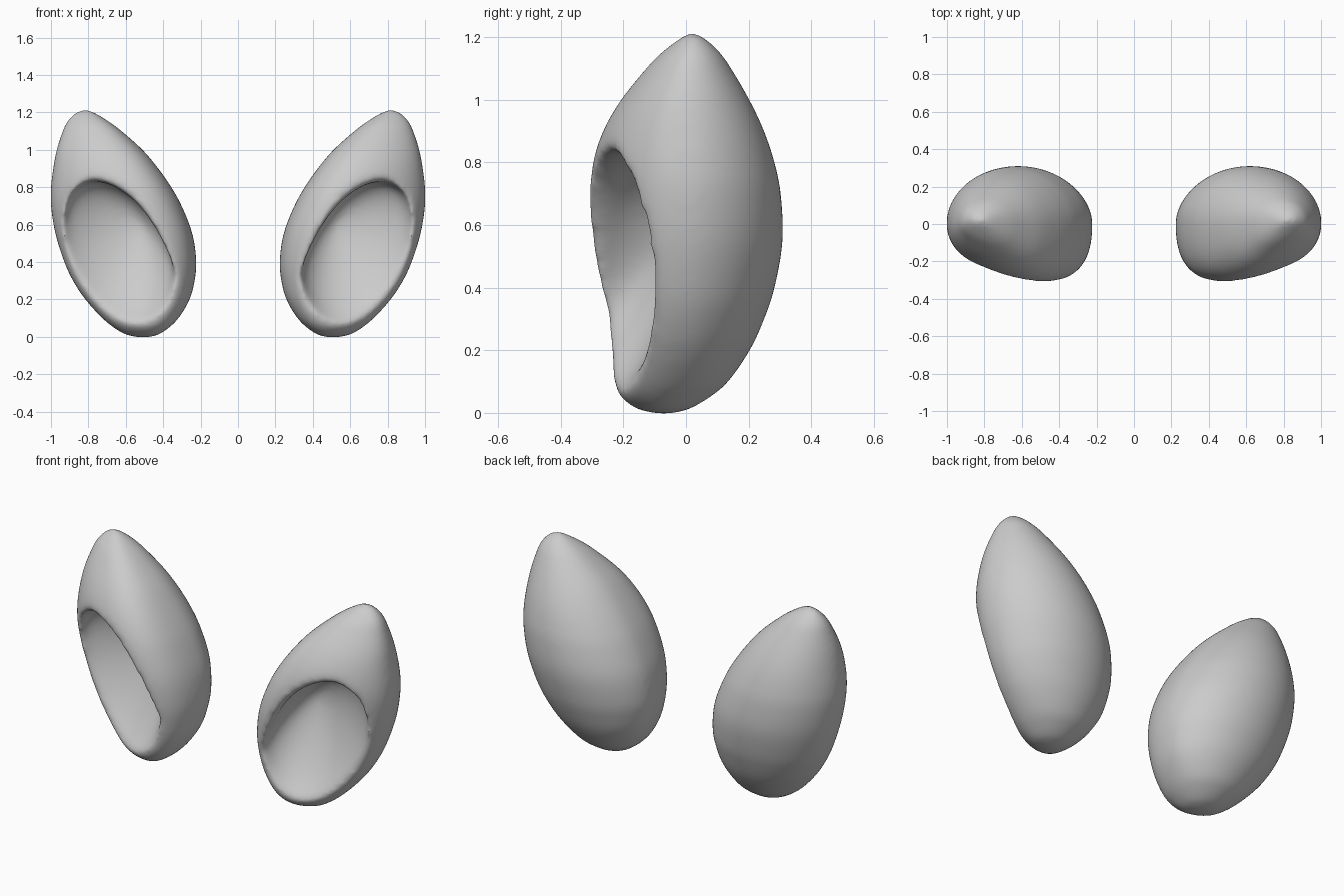
import bpy, bmesh, math
from mathutils import Vector

if "Cube" in bpy.data.objects:
    bpy.data.objects.remove(bpy.data.objects["Cube"])

# Egg sections of one ear: height, inner x, outer x, front y, back y
ROWS = [
    (-.002, .48, .53, -.09, -.05), (0.012, .425, .60, -.155, .01),
    (0.05, .366, .668, -.21, .076), (0.10, .315, .73, -.24, .135),
    (0.20, .256, .82, -.265, .204), (0.30, .23, .885, -.285, .25),
    (0.40, .221, .931, -.302, .283), (0.55, .242, .978, -.318, .309),
    (0.70, .30, 1.002, -.316, .303), (0.80, .355, 1.002, -.301, .283),
    (0.90, .425, .99, -.267, .25), (1.00, .51, .97, -.208, .203),
    (1.10, .622, .938, -.128, .145), (1.15, .688, .914, -.08, .11),
    (1.195, .76, .873, -.022, .063), (1.213, .80, .835, .01, .03)]

# Opening of the hollow seen from the front: x, z
RIM = [(.345, .30), (.395, .48), (.505, .67), (.64, .79), (.775, .83), (.88, .77),
       (.925, .62), (.90, .42), (.805, .23), (.68, .115), (.53, .075), (.405, .14)]


def spline(points, steps, closed=False):
    pts = [Vector(p) for p in points]
    n = len(pts)
    pick = (lambda i: pts[i % n]) if closed else (lambda i: pts[min(max(i, 0), n - 1)])
    out = []
    for i in range(n if closed else n - 1):
        a, b, c, d = (pick(i + k) for k in (-1, 0, 1, 2))
        for s in range(steps):
            t = s / steps
            out.append(.5 * (2 * b + (c - a) * t + (2 * a - 5 * b + 4 * c - d) * t * t
                             + (3 * b - a - 3 * c + d) * t ** 3))
    return out if closed else out + [pts[-1]]


def ramp(v):
    v = min(max(v, 0), 1)
    return v * v * (3 - 2 * v)


def loft(name, rings):
    bm = bmesh.new()
    loops = [[bm.verts.new(p) for p in ring] for ring in rings]
    n = len(loops[0])
    for a, b in zip(loops, loops[1:]):
        for i in range(n):
            j = (i + 1) % n
            bm.faces.new((a[i], a[j], b[j], b[i]))
    bm.faces.new(loops[0][::-1])
    bm.faces.new(loops[-1])
    bmesh.ops.recalc_face_normals(bm, faces=bm.faces)
    mesh = bpy.data.meshes.new(name)
    bm.to_mesh(mesh)
    bm.free()
    obj = bpy.data.objects.new(name, mesh)
    bpy.context.collection.objects.link(obj)
    return obj


# Ear body: rings whose front half leans toward the head
rings = []
for z, l, r, f, b in spline(ROWS, 4):
    cx, cy, w, d = (l + r) / 2, (f + b) / 2, (r - l) / 2, (b - f) / 2
    ring = []
    for k in range(72):
        t = math.tau * k / 72
        lean = -.3 * w * min(math.sin(t), 0) ** 2
        ring.append((cx + w * math.cos(t) + lean, cy + d * math.sin(t), z))
    rings.append(ring)
ears = loft("ears", rings)

# Hollow cutter: the rim outline shrinking into a bowl, deepest near the inner top
DEPTH = .25
outline = spline(RIM, 5, True)
rings = []
for d in [-.4, -.1] + [DEPTH * math.sin(math.pi / 2 * k / 14) for k in range(14)] + [DEPTH * .9995]:
    q = max(d, 0) / DEPTH
    s = (1 - q ** 1.4) ** .65 if d > 0 else 1 - .1 * d
    cx, cz = .635 - .12 * q, .46 + .13 * q
    ring = []
    for p in outline:
        x, z = cx + (p.x - .635) * s, cz + (p.y - .46) * s
        plane = -.29 + .31 * (x - .33) - .03 * (z - .48)
        ring.append((x, plane + d, z))
    rings.append(ring)
cutter = loft("hollow_cutter", rings)
cutter.hide_render = True

# Carve the hollow and even out the mesh
cut = ears.modifiers.new("hollow", 'BOOLEAN')
cut.operation = 'DIFFERENCE'
cut.solver = 'EXACT'
cut.object = cutter
remesh = ears.modifiers.new("remesh", 'REMESH')
remesh.mode = 'VOXEL'
remesh.voxel_size = .012
remesh.use_smooth_shade = True
carved = bpy.data.meshes.new_from_object(
    ears.evaluated_get(bpy.context.evaluated_depsgraph_get()))
ears.modifiers.clear()
ears.data = carved
bpy.data.objects.remove(cutter)

# Soften the rim strongly, the rest lightly, and mirror to the other side
rim_group = ears.vertex_groups.new(name="rim")
for v in carved.vertices:
    w = ramp((1.0 - v.co.z) / .15) * ramp((.06 - v.co.y) / .1) * ramp(v.co.z / .1)
    if w > 0:
        rim_group.add([v.index], w, 'REPLACE')
soft = ears.modifiers.new("soften_rim", 'SMOOTH')
soft.factor = .5
soft.iterations = 60
soft.vertex_group = "rim"
light = ears.modifiers.new("soften_all", 'SMOOTH')
light.factor = .5
light.iterations = 16
mirror = ears.modifiers.new("other_ear", 'MIRROR')
mirror.use_axis[0] = True
mirror.use_mirror_merge = False
